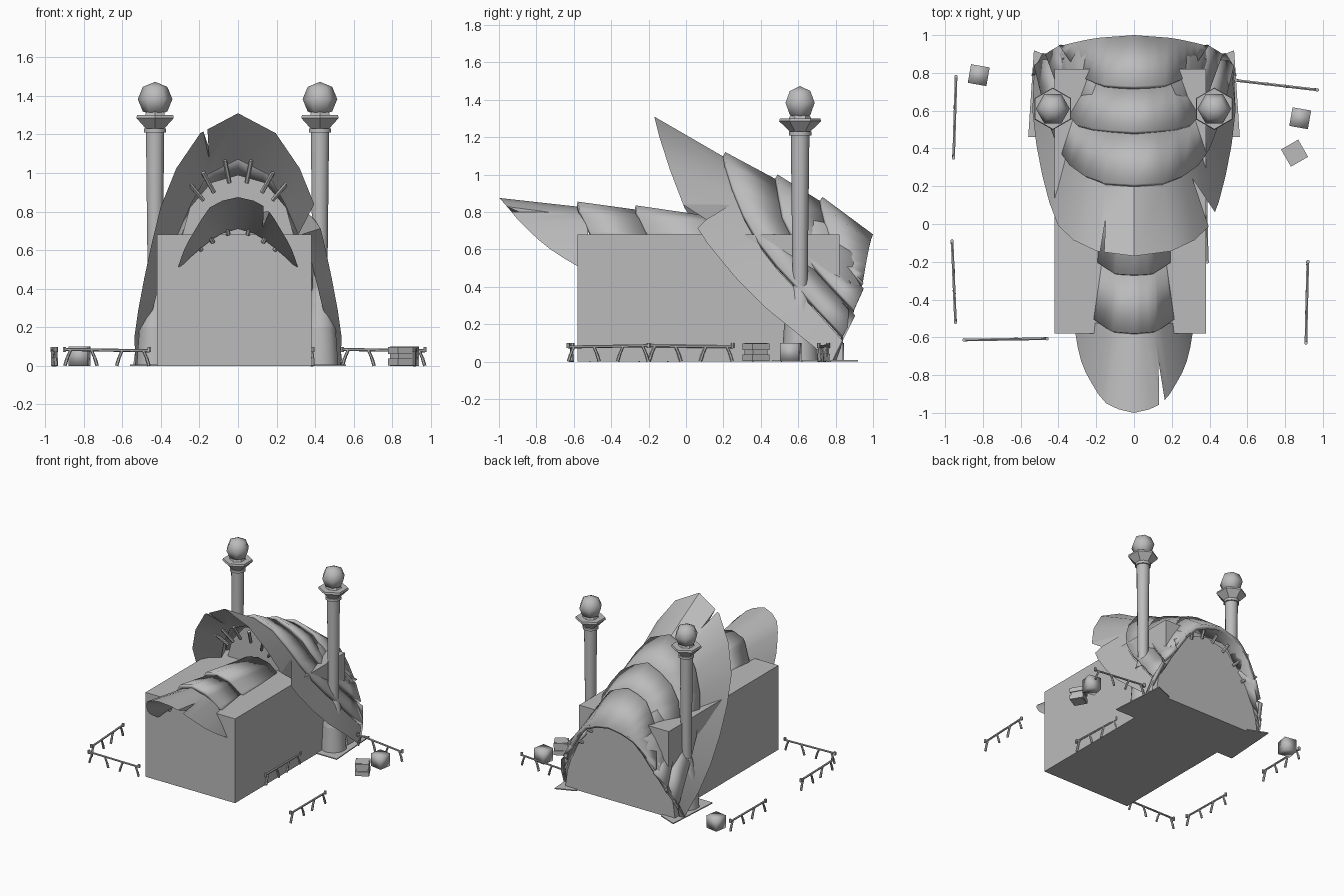
import bpy, bmesh, math
from mathutils import Vector, Matrix

cube = bpy.data.objects.get("Cube")
if cube:
    bpy.data.objects.remove(cube, do_unlink=True)

stone = bpy.data.materials.new("plain_grey")
stone.use_nodes = True
GREY = (0.5, 0.5, 0.5, 1)
stone.diffuse_color = GREY
stone.node_tree.nodes["Principled BSDF"].inputs["Base Color"].default_value = GREY


def finish(bm, name, smooth=35, fix=True):
    if fix:
        bmesh.ops.recalc_face_normals(bm, faces=bm.faces)
    mesh = bpy.data.meshes.new(name)
    bm.to_mesh(mesh)
    bm.free()
    mesh.materials.append(stone)
    obj = bpy.data.objects.new(name, mesh)
    bpy.context.collection.objects.link(obj)
    if smooth:
        bpy.ops.object.select_all(action='DESELECT')
        obj.select_set(True)
        bpy.context.view_layer.objects.active = obj
        bpy.ops.object.shade_smooth_by_angle(angle=math.radians(smooth))
    return obj


def box(name, size, loc, turn=0, smooth=0):
    bm = bmesh.new()
    m = Matrix.Translation(loc) @ Matrix.Rotation(math.radians(turn), 4, 'Z') @ Matrix.Diagonal((*size, 1))
    bmesh.ops.create_cube(bm, size=1, matrix=m)
    return finish(bm, name, smooth)


def prism(name, points, axis, start, end):
    """Extrude a flat outline along y or z."""
    bm = bmesh.new()
    place = (lambda a, b, d: (a, d, b)) if axis == 'Y' else (lambda a, b, d: (a, b, d))
    low = [bm.verts.new(place(a, b, start)) for a, b in points]
    high = [bm.verts.new(place(a, b, end)) for a, b in points]
    bm.faces.new(low)
    bm.faces.new(high)
    for i in range(len(low)):
        j = (i + 1) % len(low)
        bm.faces.new((low[i], low[j], high[j], high[i]))
    return finish(bm, name, 0)


def half_ring(points, count=8):
    """Resample a half arch, crown to foot, at even spacing."""
    pts = [Vector(p) for p in points]
    lengths = [(b - a).length for a, b in zip(pts, pts[1:])]
    out = []
    for k in range(count + 1):
        d, i = sum(lengths) * k / count, 0
        while i < len(lengths) - 1 and d > lengths[i]:
            d -= lengths[i]
            i += 1
        out.append(pts[i].lerp(pts[i + 1], min(1, d / lengths[i])))
    return out


def arch(points):
    half = half_ring(points)
    return [Vector((-p.x, p.y, p.z)) for p in reversed(half[1:])] + half


def loft(name, arches, closed=False, thick=0.0):
    bm = bmesh.new()
    rows = [[bm.verts.new(p) for p in arch(a)] for a in arches]
    for a, b in zip(rows, rows[1:] + rows[:1] if closed else rows[1:]):
        for i in range(len(a) - 1):
            bm.faces.new((a[i], a[i + 1], b[i + 1], b[i]))
    if closed:
        bm.faces.new([r[0] for r in rows])
        bm.faces.new([r[-1] for r in rows])
    obj = finish(bm, name, 32, fix=closed)
    if thick:
        mod = obj.modifiers.new("thickness", 'SOLIDIFY')
        mod.thickness, mod.offset = thick, -1
    return obj


def sink(points, drop=0.03):
    return [(x * 0.97, y, max(0, z - drop)) for x, y, z in points]


def crack(obj, outline, low, high):
    cutter = prism("crack_cutter", outline, 'Z', low, high)
    cutter.hide_render = True
    cutter.hide_set(True)
    cutter.display_type = 'WIRE'
    mod = obj.modifiers.new("crack", 'BOOLEAN')
    mod.operation, mod.solver, mod.object = 'DIFFERENCE', 'EXACT', cutter


def rod(bm, a, b, r1, r2=None, sides=6):
    a, b = Vector(a), Vector(b)
    d = b - a
    m = Matrix.Translation((a + b) / 2) @ d.to_track_quat('Z', 'Y').to_matrix().to_4x4()
    bmesh.ops.create_cone(bm, cap_ends=True, segments=sides, radius1=r1,
                          radius2=r1 if r2 is None else r2, depth=d.length, matrix=m)


# Main hall
box("hall", (0.8, 1.4, 0.68), (-0.02, 0.12, 0.34))

# Great roof: overlapping shells from front lip to rear rim
lip = [(0, -.17, 1.31), (.14, -.16, 1.27), (.28, -.12, 1.11), (.35, -.06, .96), (.41, 0, .8),
       (.46, .15, .58), (.51, .36, .34), (.54, .62, .13), (.53, .78, 0)]
ring_b = [(0, .21, 1.12), (.18, .22, 1.05), (.3, .27, .88), (.38, .35, .7), (.43, .47, .54),
          (.48, .63, .37), (.53, .84, .14)]
ring_c = [(0, .49, 1.0), (.2, .5, .92), (.33, .53, .74), (.38, .65, .56), (.47, .9, .28)]
ring_d = [(0, .73, .88), (.15, .735, .84), (.25, .76, .7), (.31, .82, .55), (.4, .95, .42)]
rim = [(0, 1, .68), (.2, .985, .64), (.3, .965, .54), (.38, .945, .42), (.46, .9, .28),
       (.51, .85, .15), (.53, .78, 0)]
rim_top = [(0, 1, .68), (.2, .985, .64), (.3, .965, .54), (.38, .945, .42)]
throat = [(0, .1, 1.07), (.13, .11, 1.03), (.22, .15, .9), (.29, .2, .72), (.37, .32, .58),
          (.43, .5, .34), (.48, .7, .13), (.5, .8, 0)]
roof_lip = loft("roof_lip", [lip, sink(ring_b), throat], closed=True)
crack(roof_lip, [(-.15, .03), (-.165, -.3), (-.205, -.3)], 0.85, 1.5)
crack(roof_lip, [(.31, .24), (.4, -.03), (.45, .03)], 0.68, 1.1)
loft("roof_shell_front", [ring_b, sink(ring_c)], thick=0.03)
loft("roof_shell_middle", [ring_c, sink(ring_d)], thick=0.03)
loft("roof_shell_rear", [ring_d, rim_top], thick=0.03)
loft("roof_lower_skirt", [sink(ring_c, .04), sink(rim, 0)], thick=0.03)

# End walls under the great roof
gable = [(0, .99), (.14, .95), (.25, .82), (.31, .6)]
prism("front_gable", [(-x, z) for x, z in reversed(gable[1:])] + gable, 'Y', .28, .34)
back = [(0, .66), (.19, .61), (.29, .51), (.36, .4), (.43, .27), (.47, .14), (.49, 0)]
prism("rear_wall", [(-x, z) for x, z in reversed(back[1:])] + back, 'Y', .7, .84)

# Entrance canopy
beak = [(0, -1, .875), (.13, -.97, .845), (.19, -.9, .76), (.25, -.8, .66), (.29, -.7, .58), (.31, -.58, .51)]
beak_back = [(0, -.55, .825), (.12, -.55, .78), (.2, -.52, .69), (.25, -.53, .62), (.28, -.54, .56), (.31, -.56, .51)]
beak_throat = [(0, -.6, .71), (.1, -.6, .68), (.18, -.6, .62), (.25, -.6, .56), (.3, -.57, .51)]
canopy = loft("canopy_lip", [beak, beak_back, beak_throat], closed=True)
crack(canopy, [(.13, -.73), (.135, -1.1), (.19, -1.1)], 0.6, 1)
loft("canopy_shell_front", [[(0, -.58, .855), (.12, -.57, .82), (.22, -.5, .67)],
                            [(0, -.25, .81), (.1, -.25, .78), (.185, -.2, .66)]], thick=0.03)
loft("canopy_shell_rear", [[(0, -.27, .835), (.1, -.265, .81), (.2, -.2, .67)],
                           [(0, .25, .76), (.1, .25, .74), (.2, .25, .66)]], thick=0.03)


# Rafter stubs around the arches
def stubs(name, spots, length, lean, r):
    bm = bmesh.new()
    for x, y, z, spread in spots:
        for s in (-1, 1):
            a = Vector((s * x, y, z))
            out = Vector((s * math.sin(spread), lean, math.cos(spread)))
            rod(bm, a, a + out.normalized() * length, r)
    finish(bm, name)


stubs("lip_rafters", [(.045, .1, .95, .2), (.125, .12, .9, .5), (.18, .13, .86, .7)], .13, -.5, .012)
stubs("canopy_rafters", [(.05, -.6, .68, .2), (.13, -.6, .64, .5), (.19, -.59, .6, .7)], .06, -.6, .012)
stubs("rear_rafters", [(.05, .84, .63, .2), (.15, .84, .59, .4), (.25, .84, .51, .8), (.33, .84, .4, 1)], .07, .8, .012)

# Pillars with hexagonal caps and globes
for side, px in (("left", .425), ("right", -.43)):
    bm = bmesh.new()
    for z1, z2, r1, r2, n in ((.33, .4, .06, .042, 10), (.4, 1.23, .04, .05, 10),
                              (1.21, 1.23, .06, .06, 10), (1.23, 1.285, .055, .112, 6),
                              (1.285, 1.3, .112, .108, 6), (1.3, 1.32, .06, .05, 6)):
        rod(bm, (px, .61, z1), (px, .61, z2), r1, r2, n)
    finish(bm, side + "_pillar", 40)
    bm = bmesh.new()
    bmesh.ops.create_uvsphere(bm, u_segments=6, v_segments=4, radius=.09,
                              matrix=Matrix.Translation((px, .61, 1.383)) @ Matrix.Rotation(math.pi / 6, 4, 'Z'))
    finish(bm, side + "_globe", 75)
    bm = bmesh.new()
    rod(bm, (px, .61, 0), (px, .61, .2), .1, .085, 10)
    rod(bm, (px, .61, .2), (px, .61, .35), .085, .05, 10)
    finish(bm, side + "_footing", 40)
    s = 1 if px > 0 else -1
    prism(side + "_base_plate", [(s * x, y) for x, y in ((.38, .46), (.56, .46), (.53, .92), (.38, .86))], 'Z', 0, .008)


# Fences with splayed legs
def fence(name, start, end):
    a, b = Vector((*start, 0)), Vector((*end, 0))
    along = (b - a).normalized()
    up = Vector((0, 0, 1))
    bm = bmesh.new()
    rod(bm, a + up * .085, b + up * .078, .008)
    for t, lean in ((.05, -.02), (.34, .02), (.66, -.02), (.95, .02)):
        p = a.lerp(b, t)
        knee = p + along * lean * .4 + up * .04
        rod(bm, p + along * lean, knee, .009)
        rod(bm, knee, p - along * lean * .5 + up * .082, .008)
    for p in (a, b):
        rod(bm, p + up * .072, p + up * .098, .01)
    finish(bm, name)


for i, (p, q) in enumerate((((-.955, .35), (-.942, .78)), ((-.963, -.09), (-.945, -.52)),
                            ((-.9, -.614), (-.46, -.607)), ((.92, -.2), (.91, -.63)),
                            ((.54, .76), (.97, .71)), ((.388, -.2), (.378, .25)))):
    fence("fence_%d" % (i + 1), p, q)

# Crates
box("crate_left_back", (.1, .1, .1), (-.822, .788, .05), -10, 100)
box("crate_right_back", (.1, .1, .1), (.88, .56, .05), -10, 100)
box("banded_crate_core", (.09, .09, .1), (.85, .375, .05), 30)
for z in (.02, .08):
    box("banded_crate_band", (.105, .105, .035), (.85, .375, z), 30)
